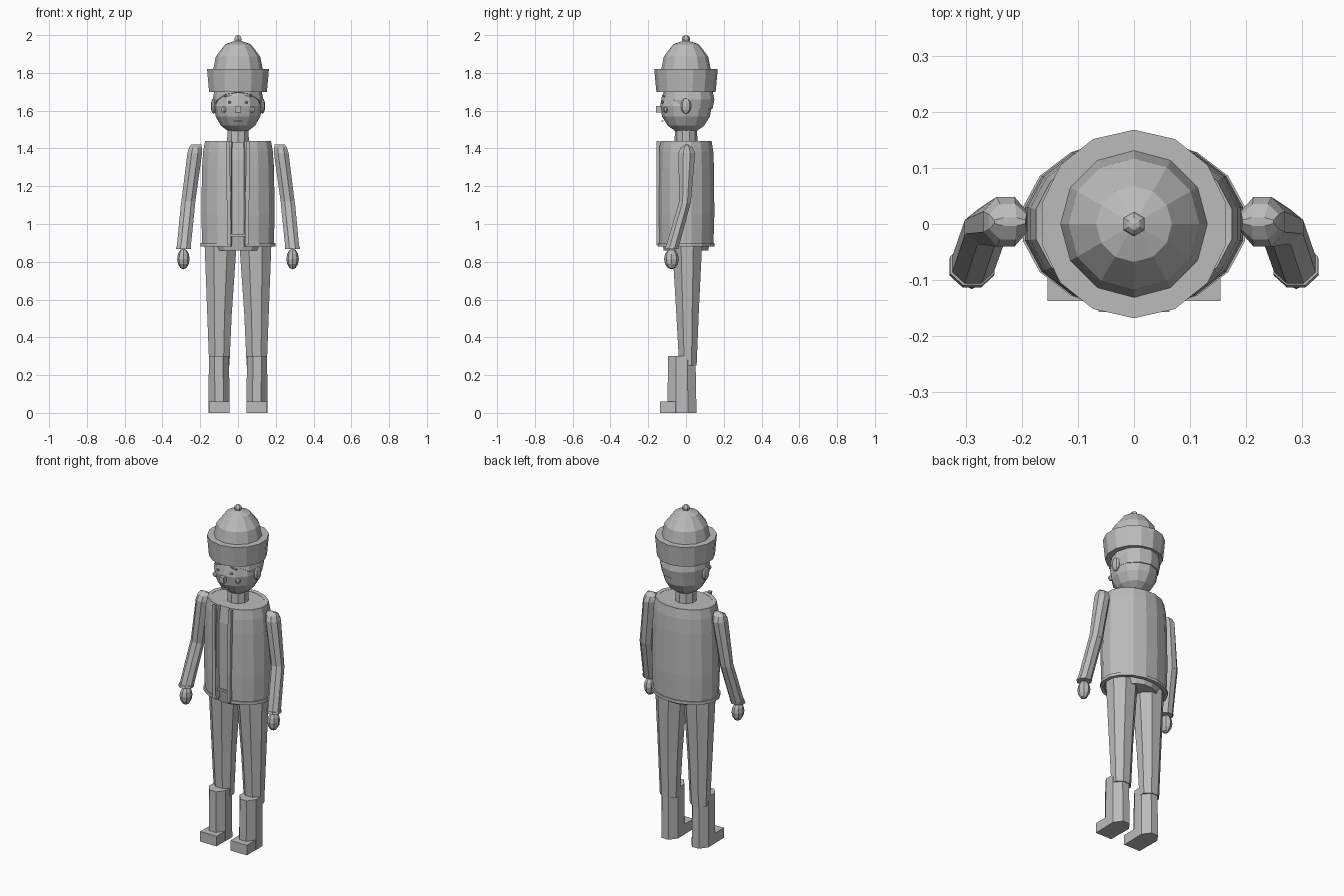
import bpy, bmesh, math
from mathutils import Matrix, Vector

cube = bpy.data.objects.get("Cube")
if cube:
    bpy.data.objects.remove(cube)

grey = bpy.data.materials.new("plain_grey")
grey.use_nodes = True
COLOR = (0.5, 0.5, 0.5, 1)
grey.diffuse_color = COLOR
grey.node_tree.nodes["Principled BSDF"].inputs["Base Color"].default_value = COLOR


def finish(name, bm):
    bmesh.ops.recalc_face_normals(bm, faces=bm.faces)
    mesh = bpy.data.meshes.new(name)
    bm.to_mesh(mesh)
    bm.free()
    mesh.materials.append(grey)
    obj = bpy.data.objects.new(name, mesh)
    bpy.context.collection.objects.link(obj)
    return obj


def loft(name, rings, sides, turn=0.0, side=1, open_front=False):
    """Skin elliptical rings given as (x, y, z, rx, ry); turn is in fractions of a side."""
    bm = bmesh.new()
    loops = []
    for x, y, z, rx, ry in rings:
        angles = [math.tau * (i + turn) / sides - math.pi / 2 for i in range(sides)]
        loops.append([bm.verts.new((side * (x + rx * math.cos(a)), y + ry * math.sin(a), z))
                      for a in angles])
    for low, high in zip(loops, loops[1:]):
        for i in range(sides):
            if open_front and i == sides - 1:
                continue
            j = (i + 1) % sides
            bm.faces.new((low[i], low[j], high[j], high[i]))
    if not open_front:
        bm.faces.new(loops[0])
        bm.faces.new(loops[-1])
    return finish(name, bm)


def ball(name, center, radii, segments, rings, cuts=()):
    """Ellipsoid, optionally trimmed by planes (point, outward normal)."""
    bm = bmesh.new()
    bmesh.ops.create_uvsphere(bm, u_segments=segments, v_segments=rings, radius=1)
    bm.transform(Matrix.Translation(center) @ Matrix.Diagonal((*radii, 1)))
    for point, normal in cuts:
        cut = bmesh.ops.bisect_plane(bm, geom=bm.verts[:] + bm.edges[:] + bm.faces[:],
                                     plane_co=point, plane_no=normal, clear_outer=True)
        edges = [e for e in cut["geom_cut"] if isinstance(e, bmesh.types.BMEdge)]
        bmesh.ops.edgeloop_fill(bm, edges=edges)
    return finish(name, bm)


def box(name, center, size, tilt=0.0):
    bm = bmesh.new()
    bmesh.ops.create_cube(bm, size=1)
    bm.transform(Matrix.Translation(center) @ Matrix.Rotation(tilt, 4, 'Y')
                 @ Matrix.Diagonal((*size, 1)))
    return finish(name, bm)


# Hat
ball("hat_dome", (0, 0, 1.80), (0.135, 0.135, 0.175), 12, 6, [((0, 0, 1.78), (0, 0, -1))])
loft("hat_brim", [(0, 0, 1.70, 0.157, 0.157), (0, 0, 1.82, 0.168, 0.168)], 14)
ball("hat_button", (0, 0, 1.98), (0.022, 0.022, 0.02), 6, 6)

# Head, hair and neck
ball("head", (0, 0, 1.625), (0.128, 0.137, 0.147), 12, 8)
ball("hair", (0, 0.01, 1.66), (0.134, 0.14, 0.14), 12, 8,
     [((0, 0.01, 1.6), (0, -0.75, -1)), ((0, 0, 1.61), (0, 0, -1)), ((0, 0, 1.72), (0, 0, 1))])
loft("neck", [(0, 0, 1.40, 0.062, 0.062), (0, 0, 1.51, 0.058, 0.058)], 10)
box("nose", (0, -0.143, 1.608), (0.03, 0.03, 0.034))
box("mouth", (0, -0.124, 1.545), (0.045, 0.012, 0.006))

# Torso: inner shirt, open jacket and hem
loft("shirt", [(0, 0, 0.86, 0.125, 0.12), (0, 0, 0.93, 0.165, 0.132),
               (0, 0, 1.34, 0.17, 0.135), (0, 0, 1.435, 0.165, 0.122)], 16, 0.5)
jacket = loft("jacket", [(0, 0, 0.89, 0.193, 0.148), (0, 0, 1.05, 0.198, 0.153),
                         (0, 0, 1.30, 0.194, 0.151), (0, 0, 1.385, 0.188, 0.147),
                         (0, 0, 1.44, 0.178, 0.138)], 16, 0.5, open_front=True)
hem = loft("jacket_hem", [(0, 0, 0.882, 0.202, 0.154), (0, 0, 0.90, 0.202, 0.154)],
           16, 0.5, open_front=True)
for shell in (jacket, hem):
    solid = shell.modifiers.new("thickness", 'SOLIDIFY')
    solid.thickness = 0.02
    solid.offset = -1
box("shirt_belt", (0, -0.134, 0.94), (0.08, 0.012, 0.012))

# Paired parts
for side, label in ((1, "left"), (-1, "right")):
    ball(label + "_ear", (side * 0.128, 0, 1.625), (0.016, 0.028, 0.042), 8, 6)
    ball(label + "_cheek", (side * 0.075, -0.108, 1.605), (0.015, 0.012, 0.016), 6, 6)
    ball(label + "_eye", (side * 0.045, -0.125, 1.645), (0.01, 0.007, 0.008), 6, 4)
    box(label + "_eyebrow", (side * 0.052, -0.117, 1.677), (0.042, 0.012, 0.006), side * 0.12)
    box(label + "_jacket_trim", (side * 0.05, -0.148, 1.165), (0.02, 0.018, 0.55), side * 0.012)

    # Arms
    loft(label + "_upper_arm", [(0.264, -0.005, 1.11, 0.04, 0.033),
                                (0.229, 0.004, 1.375, 0.042, 0.048),
                                (0.225, 0.004, 1.405, 0.036, 0.034),
                                (0.221, 0.004, 1.42, 0.03, 0.008)], 8, 0.5, side)
    loft(label + "_forearm", [(0.288, -0.075, 0.87, 0.04, 0.037),
                              (0.264, -0.007, 1.11, 0.041, 0.034),
                              (0.262, -0.004, 1.135, 0.036, 0.03)], 8, 0.5, side)
    loft(label + "_cuff", [(0.289, -0.077, 0.868, 0.043, 0.039),
                           (0.288, -0.073, 0.882, 0.043, 0.039)], 8, 0.5, side)
    ball(label + "_hand", (side * 0.289, -0.077, 0.815), (0.033, 0.039, 0.055), 8, 6)

    # Legs and boots
    loft(label + "_leg", [(0.099, 0.01, 0.25, 0.058, 0.05), (0.098, 0.008, 0.52, 0.07, 0.064),
                          (0.092, 0.006, 0.90, 0.092, 0.086)], 8, 0.5, side)
    loft(label + "_boot", [(0.1, -0.022, 0, 0.06, 0.084),
                           (0.101, -0.022, 0.3, 0.058, 0.078)], 8, 0.5, side)
    box(label + "_boot_toe", (side * 0.1, -0.087, 0.03), (0.108, 0.1, 0.06))
